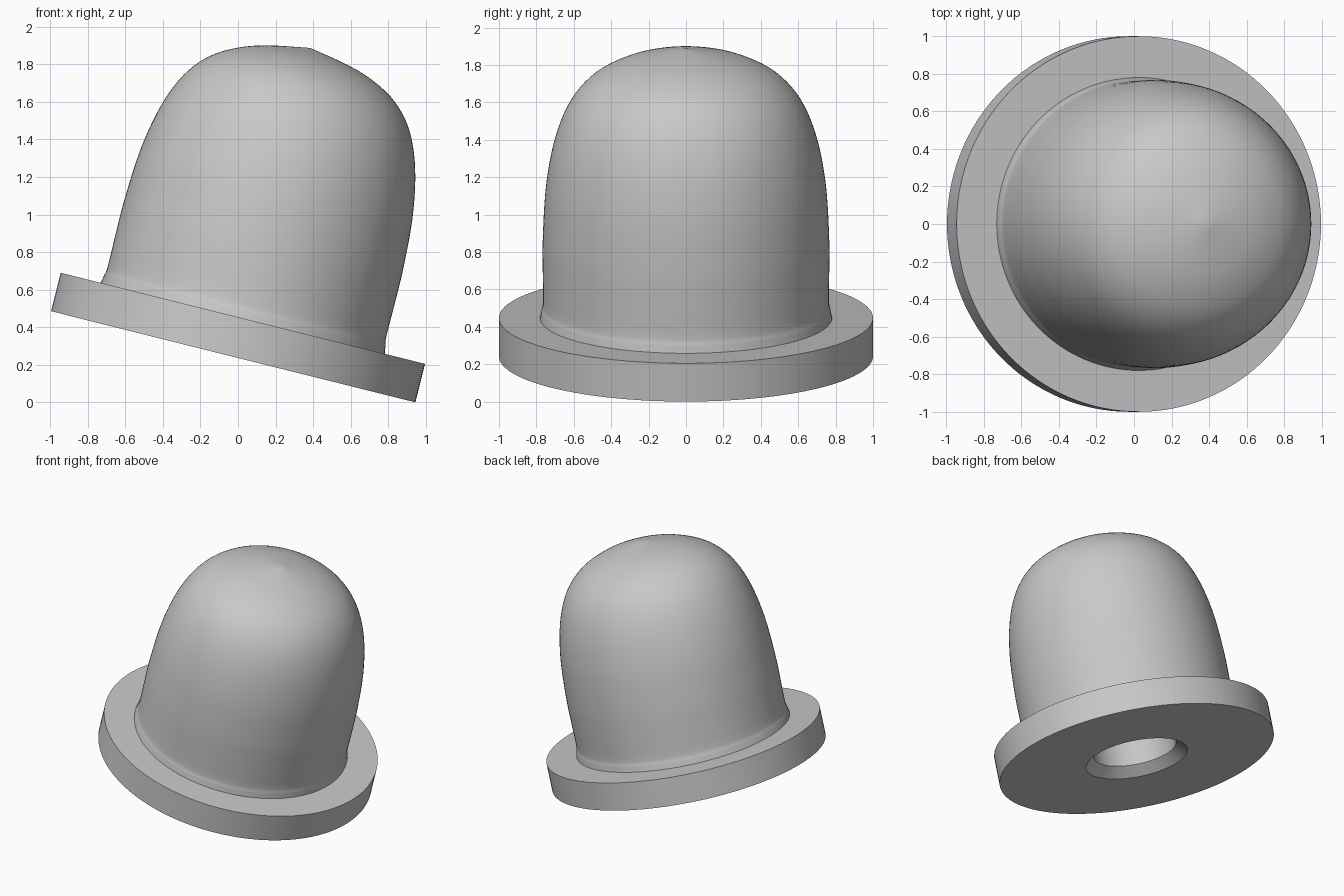
import bpy
import bmesh
import math
from mathutils import Vector

cube = bpy.data.objects.get("Cube")
if cube:
    bpy.data.objects.remove(cube, do_unlink=True)

SEGMENTS = 128
TILT = math.radians(14.04)
THICK = 0.211          # flange thickness
BORE = 0.3             # bore radius
CHAMFER = 0.07         # bore entry chamfer
BORE_TOP = 0.9

grey = bpy.data.materials.new("plain grey")
grey.use_nodes = True
colour = (0.58, 0.58, 0.58, 1)
grey.diffuse_color = colour
grey.node_tree.nodes["Principled BSDF"].inputs["Base Color"].default_value = colour


def smooth_profile(points, steps=5):
    """Catmull-Rom curve through the given (radius, height) points."""
    p = [Vector(q) for q in points]
    p = [2 * p[0] - p[1]] + p + [2 * p[-1] - p[-2]]
    out = []
    for a, b, c, d in zip(p, p[1:], p[2:], p[3:]):
        for k in range(steps):
            t = k / steps
            out.append((2 * b + (c - a) * t + (2 * a - 5 * b + 4 * c - d) * t ** 2
                        + (3 * b - a - 3 * c + d) * t ** 3) / 2)
    return out + [p[-2]]


def lathe(name, profile):
    """Spin a profile about the tilted axis; profiles run so normals face out."""
    bm = bmesh.new()
    rings = []
    for r, h in profile:
        if r < 1e-5:
            rings.append([bm.verts.new((0, 0, h))] * SEGMENTS)
        else:
            angles = [math.tau * j / SEGMENTS for j in range(SEGMENTS)]
            rings.append([bm.verts.new((r * math.cos(a), r * math.sin(a), h)) for a in angles])
    for low, high in zip(rings, rings[1:]):
        for j in range(SEGMENTS):
            k = (j + 1) % SEGMENTS
            corners = [low[j], low[k], high[k], high[j]]
            bm.faces.new(list(dict.fromkeys(corners)))
    mesh = bpy.data.meshes.new(name)
    bm.to_mesh(mesh)
    bm.free()
    mesh.materials.append(grey)
    obj = bpy.data.objects.new(name, mesh)
    bpy.context.collection.objects.link(obj)
    # Lean towards +x with the lowest rim point on the ground
    obj.rotation_euler.y = TILT
    obj.location = (-THICK * math.sin(TILT) / 2, 0, math.sin(TILT))
    bpy.ops.object.select_all(action='DESELECT')
    obj.select_set(True)
    bpy.context.view_layer.objects.active = obj
    bpy.ops.object.shade_smooth_by_angle(angle=math.radians(30))
    return obj


# Round flange with a chamfered hole underneath
lathe("flange", [(BORE, CHAMFER), (BORE + CHAMFER, 0), (1, 0), (1, THICK), (0.78, THICK)])

# Domed body with a small flare at its foot and a slightly pointed crown
lathe("dome", smooth_profile([
    (0.78, THICK), (0.773, 0.25), (0.765, 0.3), (0.766, 0.48), (0.765, 0.67),
    (0.747, 0.95), (0.699, 1.2), (0.62, 1.393), (0.507, 1.525),
    (0.363, 1.608), (0.21, 1.656), (0, 1.695)]))

# Blind bore rising into the body
lathe("bore", [(0, BORE_TOP), (BORE, BORE_TOP), (BORE, CHAMFER)])
